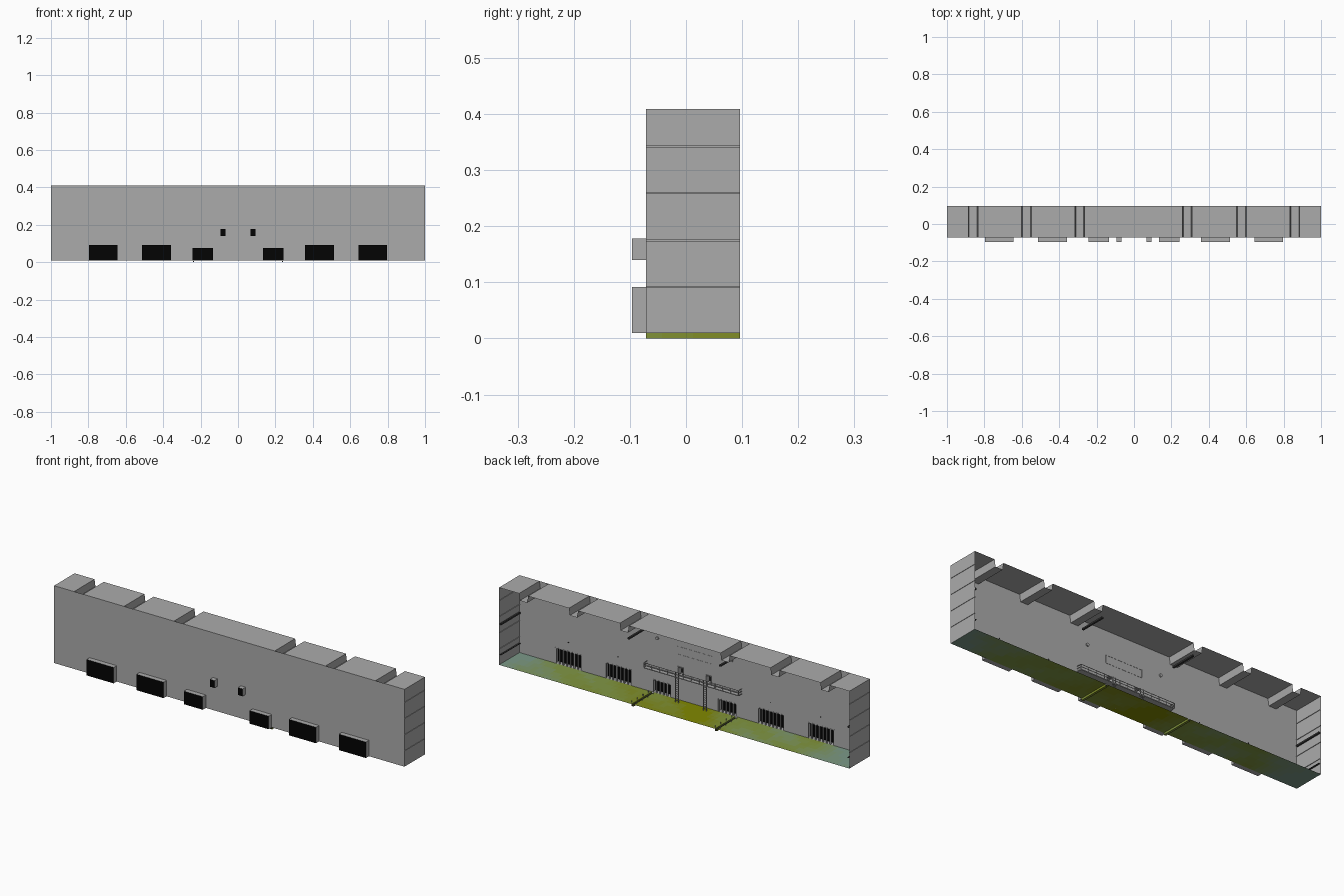
import bpy, bmesh, math, random
from mathutils import Matrix, Vector

if "Cube" in bpy.data.objects:
    bpy.data.objects.remove(bpy.data.objects["Cube"])

random.seed(4)
YF, YB, YA = -0.071, 0.096, -0.096      # front wall, open back, alcove depth
Z0, Z1 = 0.01, 0.409                    # floor level, ceiling level
# openings: centre x, half width, bottom, top (mirrored in x)
GATES = [(0.72, 0.077, Z0, 0.092), (0.435, 0.077, Z0, 0.092), (0.188, 0.054, Z0, 0.077)]
DOORS = [(0.08, 0.013, 0.14, 0.178)]
OPEN = [(s * x, w, a, b) for x, w, a, b in GATES + DOORS for s in (-1, 1)]


def material(name, rgb):
    m = bpy.data.materials.new(name)
    m.diffuse_color = (*rgb, 1)
    m.use_nodes = True
    m.node_tree.nodes["Principled BSDF"].inputs["Base Color"].default_value = m.diffuse_color
    return m


grey = material("concrete_grey", (0.41, 0.41, 0.41))
black = material("gate_black", (0.001, 0.001, 0.001))
dark = material("dark_metal", (0.04, 0.04, 0.04))


def finish(name, bm, mats=(grey,)):
    bmesh.ops.remove_doubles(bm, verts=bm.verts, dist=1e-5)
    me = bpy.data.meshes.new(name)
    bm.to_mesh(me)
    bm.free()
    ob = bpy.data.objects.new(name, me)
    bpy.context.collection.objects.link(ob)
    for m in mats:
        me.materials.append(m)
    return ob


def quad(bm, *pts, mat=0):
    f = bm.faces.new([bm.verts.new(p) for p in pts])
    f.material_index = mat


def box(bm, x0, x1, y0, y1, z0, z1):
    mid = Vector(((x0 + x1) / 2, (y0 + y1) / 2, (z0 + z1) / 2))
    mat = Matrix.Translation(mid) @ Matrix.Diagonal((x1 - x0, y1 - y0, z1 - z0, 1))
    bmesh.ops.create_cube(bm, size=1, matrix=mat)


def boxes(name, items, mats=(grey,)):
    bm = bmesh.new()
    for b in items:
        box(bm, *b)
    return finish(name, bm, mats)


def sheet(name, profile):
    """Extrude an x-z profile along y into an open sheet."""
    bm = bmesh.new()
    for (xa, za), (xb, zb) in zip(profile, profile[1:]):
        quad(bm, (xa, YF, za), (xb, YF, zb), (xb, YB, zb), (xa, YB, za))
    return finish(name, bm)


# ground colours blend olive -> green -> teal
STOPS = [Vector((0.22, 0.25, 0.0)), Vector((0.22, 0.31, 0.06)), Vector((0.20, 0.32, 0.25))]
greens = []
for i in range(13):
    t = i / 6
    k = min(int(t), 1)
    greens.append(material("ground_tone", STOPS[k].lerp(STOPS[k + 1], t - k)))

# front wall with openings left out
bm = bmesh.new()
xs = sorted({-1, 1} | {x + s * w for x, w, a, b in OPEN for s in (-1, 1)})
zs = sorted({Z0, Z1} | {v for o in OPEN for v in o[2:]})
for xa, xb in zip(xs, xs[1:]):
    for za, zb in zip(zs, zs[1:]):
        cx, cz = (xa + xb) / 2, (za + zb) / 2
        if not any(abs(cx - x) < w and a < cz < b for x, w, a, b in OPEN):
            quad(bm, (xa, YF, za), (xb, YF, za), (xb, YF, zb), (xa, YF, zb))
finish("front_wall", bm)

# side walls with shallow horizontal grooves
prof = [(1, Z0)]
for z in (0.092, 0.175, 0.259, 0.342):
    prof += [(1, z - 0.001), (0.997, z - 0.001), (0.997, z + 0.001), (1, z + 0.001)]
prof.append((1, Z1))
for s, n in ((-1, "left"), (1, "right")):
    sheet(n + "_wall", [(s * x, z) for x, z in prof])

# ceiling with pressed-down channels, sides slightly sloped
prof = [(-1, Z1)]
for x in (-0.86, -0.575, -0.29, 0.285, 0.575, 0.86):
    prof += [(x - 0.026, Z1), (x - 0.021, Z1 - 0.036), (x + 0.021, Z1 - 0.036), (x + 0.026, Z1)]
sheet("ceiling", prof + [(1, Z1)])

# patchy ground with two narrow track trenches
bm = bmesh.new()
T, W = 0.238, 0.006
trench = [s * T + d for s in (-1, 1) for d in (-W, W)]
fx = sorted(set(trench) | {-1 + i * 0.025 for i in range(81)})
fx = [x for x in fx if not any(abs(x - s * T) < W * 0.99 for s in (-1, 1))]
N = 6
ys = [YF + (YB - YF) * i / N for i in range(N + 1)]


def tone(x, y):
    """Olive in the middle, teal at the ends, green patches between."""
    v = 14 * max(0, abs(x) - 0.12) ** 0.6 if x < 0 else 9 * x ** 0.8
    v -= 5 * math.exp(-((x + 0.68) / 0.1) ** 2)
    v += 5 * max(0, x - 0.85) / 0.15
    v += 1.2 * math.sin(17 * x + 25 * y) + random.uniform(-0.5, 0.5)
    return max(0, min(12, round(v)))


for xa, xb in zip(fx, fx[1:]):
    low = any(abs((xa + xb) / 2 - s * T) < 1e-3 for s in (-1, 1))
    for ya, yb in zip(ys, ys[1:]):
        m, z = tone((xa + xb) / 2, ya), 0.0 if low else Z0
        quad(bm, (xa, ya, z), (xb, ya, z), (xb, yb, z), (xa, yb, z), mat=m)
        if low:
            for x in (xa, xb):
                quad(bm, (x, ya, 0), (x, yb, 0), (x, yb, Z0), (x, ya, Z0), mat=m)
finish("ground", bm, greens)

# alcove shells behind each opening, black at the back
for x, w, a, b in OPEN:
    bm = bmesh.new()
    xa, xb = x - w, x + w
    for xx in (xa, xb):
        quad(bm, (xx, YF, a), (xx, YA, a), (xx, YA, b), (xx, YF, b))
    quad(bm, (xa, YF, b), (xa, YA, b), (xb, YA, b), (xb, YF, b))
    quad(bm, (xa, YF, a), (xb, YF, a), (xb, YA, a), (xa, YA, a))
    quad(bm, (xa, YA, a), (xb, YA, a), (xb, YA, b), (xa, YA, b), mat=1)
    finish("alcove", bm, (grey, black))

# vertical bars, frames and lamps at the gates
bars, lamps = [], []
for x, w, a, b in OPEN:
    if a != Z0:
        continue
    n = round(w * 2 / 0.022)
    for i in range(n + 1):
        c = x - w + 0.003 + (2 * w - 0.006) * i / n
        bars.append((c - 0.003, c + 0.003, YF - 0.006, YF - 0.001, a, b - 0.001))
    bars.append((x - w, x + w, YF - 0.005, YF - 0.001, b - 0.005, b - 0.001))
    if w > 0.06:
        lamps.append((x - 0.002, x + 0.002, YF + 0.001, YF + 0.004, 0.136, 0.14))
boxes("gate_bars", bars)
boxes("gate_lamps", lamps, [dark])

# balcony deck and railing
L, YD = 0.27, -0.042
rail = [(-L, L, YD - 0.002, YD, z, z + 0.002) for z in (0.15, 0.162)]
for i in range(13):
    x = -L + 2 * L * i / 12
    rail.append((x - 0.0012, x + 0.0012, YD - 0.002, YD, 0.139, 0.164))
for s in (-L, L):
    rail += [(s - 0.001, s + 0.001, YF + 0.001, YD, z, z + 0.002) for z in (0.15, 0.162)]
boxes("balcony_railing", rail)
boxes("balcony_deck", [(-L, L, YF + 0.001, YD, 0.135, 0.139)])

# ladders from ground to balcony, door frames above
lad, frame = [], []
for s in (-1, 1):
    x = s * 0.08
    lad += [(x + d - 0.0015, x + d + 0.0015, YD, YD + 0.003, Z0, 0.165) for d in (-0.008, 0.008)]
    lad += [(x - 0.008, x + 0.008, YD, YD + 0.002, z, z + 0.002)
            for z in [0.02 + 0.011 * k for k in range(11)]]
    frame += [(x + d - 0.002, x + d + 0.002, YF + 0.001, YF + 0.004, 0.139, 0.182) for d in (-0.015, 0.015)]
    frame.append((x - 0.017, x + 0.017, YF + 0.001, YF + 0.004, 0.178, 0.182))
boxes("ladders", lad)
boxes("door_frames", frame)

# thin-framed viewing panel above the balcony
e = 0.0015
boxes("viewing_panel", [(-0.105, 0.105, YF + 0.0005, YF + e, z, z + e) for z in (0.243, 0.283)] +
      [(x - e / 2, x + e / 2, YF + 0.0005, YF + e, 0.243, 0.285) for x in (-0.104, 0.104)])

# round wall lamps
bm = bmesh.new()
for s in (-1, 1):
    bmesh.ops.create_cone(bm, cap_ends=True, segments=16, radius1=0.008, radius2=0.008, depth=0.006,
                          matrix=Matrix.Translation((s * 0.212, YF + 0.004, 0.295)) @ Matrix.Rotation(math.pi / 2, 4, 'X'))
finish("wall_lamps", bm)

# overhead tracks, side wall pipes
boxes("overhead_tracks", [(s * 0.262 - 0.005, s * 0.262 + 0.005, YF + 0.03, YB, 0.339, 0.347) for s in (-1, 1)], [dark])
boxes("side_pipes", [(s * 0.992 - 0.004, s * 0.992 + 0.004, YF + 0.01, YB - 0.002, z, z + h)
                     for s in (-1, 1) for z, h in ((0.217, 0.008), (0.062, 0.003))], [dark])

# dark rail in each trench and small posts beside it
boxes("trench_rails", [(s * T - 0.002, s * T + 0.002, YF + 0.001, YB, 0.0005, 0.007) for s in (-1, 1)], [dark])
boxes("trench_posts", [(s * T + d - 0.001, s * T + d + 0.001, y, y + 0.002, Z0, Z0 + 0.01)
                       for s in (-1, 1) for d in (-0.014, 0.014) for y in (-0.055, -0.01, 0.035, 0.08)])
